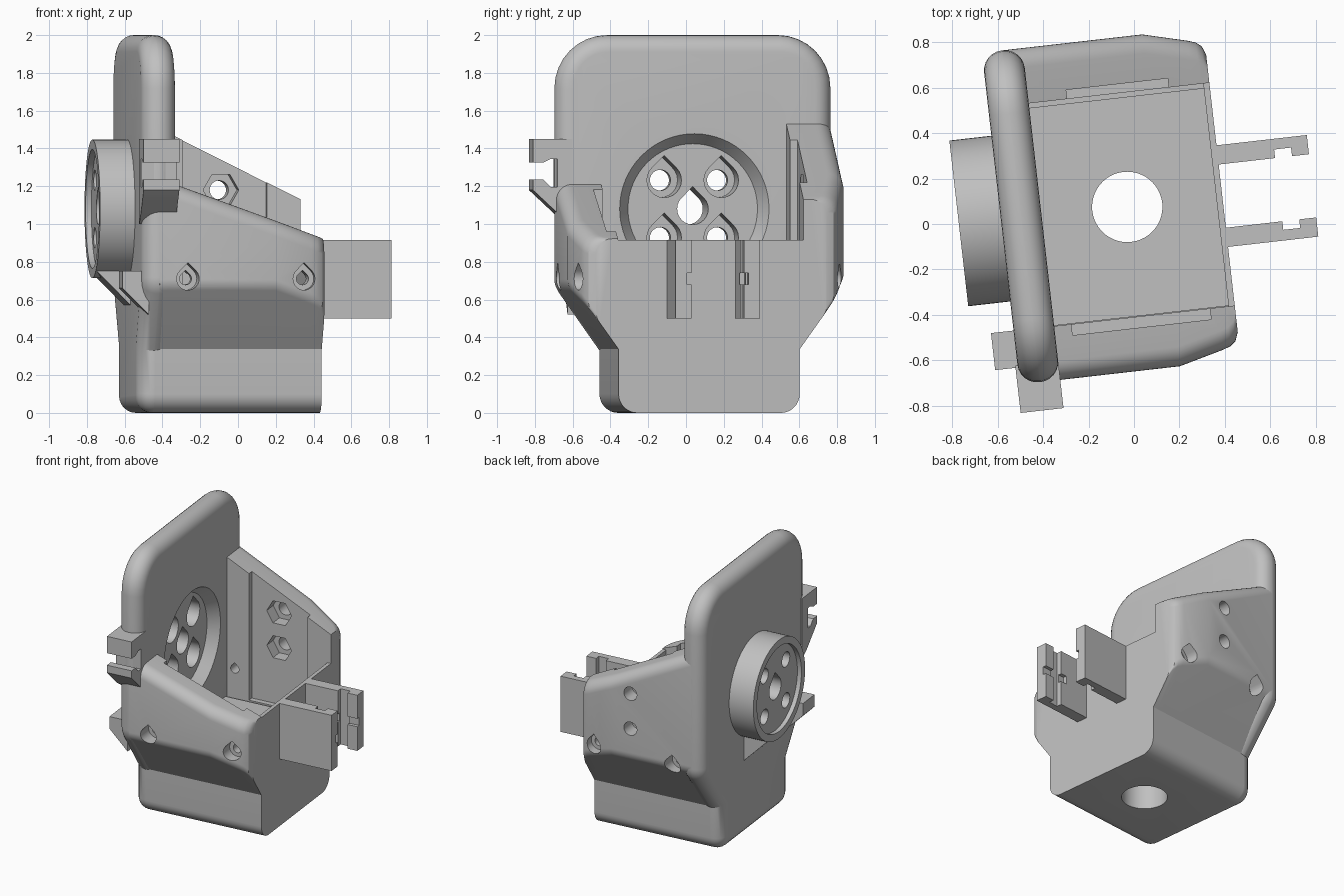
import bpy, bmesh, math
from mathutils import Vector

if "Cube" in bpy.data.objects:
    bpy.data.objects.remove(bpy.data.objects["Cube"])

TURN = math.radians(6.5)   # whole part is turned about z
MID = 0.09                 # symmetry plane in y
HUB_Z = 1.08
SHADE = (0.53, 0.53, 0.53, 1)

grey = bpy.data.materials.new("plain grey")
grey.use_nodes = True
grey.diffuse_color = SHADE
grey.node_tree.nodes["Principled BSDF"].inputs["Base Color"].default_value = SHADE


def fillet(points, seg=8):
    """Round each corner (x, y, radius) of a polygon; radius is optional."""
    out = []
    for i, p in enumerate(points):
        c = Vector(p[:2])
        if len(p) < 3:
            out.append(c)
            continue
        a = (Vector(points[i - 1][:2]) - c).normalized()
        b = (Vector(points[(i + 1) % len(points)][:2]) - c).normalized()
        half = a.angle(b) / 2
        centre = c + (a + b).normalized() * (p[2] / math.sin(half))
        d = p[2] / math.tan(half)
        s, e = c + a * d - centre, c + b * d - centre
        total = s.angle_signed(e)
        for k in range(seg + 1):
            t = -total * k / seg
            out.append(centre + Vector((s.x * math.cos(t) - s.y * math.sin(t),
                                        s.x * math.sin(t) + s.y * math.cos(t))))
    return out


def loft(name, rings, rim=0, triangles=False):
    """Skin equal-sized rings of 3D points and cap both ends."""
    bm = bmesh.new()
    rows = [[bm.verts.new(p) for p in ring] for ring in rings]
    caps = [bm.faces.new(rows[0]), bm.faces.new(rows[-1])]
    for low, high in zip(rows, rows[1:]):
        for i in range(len(low)):
            bm.faces.new((low[i - 1], low[i], high[i], high[i - 1]))
    if triangles:
        bmesh.ops.triangulate(bm, faces=bm.faces)
    bmesh.ops.recalc_face_normals(bm, faces=bm.faces)
    if rim:
        edges = list({e for f in caps for e in f.edges})
        bmesh.ops.bevel(bm, geom=edges, offset=rim, segments=6, profile=0.5,
                        affect='EDGES', clamp_overlap=False)
    mesh = bpy.data.meshes.new(name)
    bm.to_mesh(mesh)
    bm.free()
    mesh.materials.append(grey)
    ob = bpy.data.objects.new(name, mesh)
    bpy.context.scene.collection.objects.link(ob)
    return ob


def prism(name, points, axis, lo, hi, rim=0):
    """Extrude a 2D outline along an axis, optionally rounding both rims."""
    place = {"x": lambda p, t: (t, p[0], p[1]),
             "y": lambda p, t: (p[0], t, p[1]),
             "z": lambda p, t: (p[0], p[1], t)}[axis]
    return loft(name, [[place(p, t) for p in points] for t in (lo, hi)], rim)


def box(name, x, y, z):
    return prism(name, [(x[0], y[0]), (x[1], y[0]), (x[1], y[1]), (x[0], y[1])], "z", *z)


def disc(cx, cy, r, n=48):
    return [(cx + r * math.cos(math.tau * i / n),
             cy + r * math.sin(math.tau * i / n)) for i in range(n)]


def teardrop(cx, cy, r, n=18):
    """Circle with a pointed top."""
    arc = [math.radians(45 - 270 * i / n) for i in range(n + 1)]
    return [(cx + r * math.cos(a), cy + r * math.sin(a)) for a in arc] + [(cx, cy + r * 1.414)]


def span(mesh):
    heights = [v.co.z for v in mesh.vertices]
    return max(heights) - min(heights) if heights else 0


def subtract(ob, cutter):
    """Boolean cut; if one solver loses the part, try the next."""
    for solver in ('EXACT', 'FLOAT'):
        before = ob.data.copy()
        m = ob.modifiers.new("Cut", 'BOOLEAN')
        m.operation, m.object, m.solver = 'DIFFERENCE', cutter, solver
        bpy.context.view_layer.objects.active = ob
        bpy.ops.object.modifier_apply(modifier=m.name)
        if span(ob.data) > span(before) * 0.9:
            return
        ob.data = before


def cut(obs, *cutters):
    for c in cutters:
        for ob in obs:
            subtract(ob, c)
        bpy.data.objects.remove(c)


# Upright panel with fully rounded rim, narrowing to the foot
back_panel = prism("back_panel", fillet([(-0.405, 0, 0.1), (0.56, 0, 0.1), (0.56, 0.33),
                   (0.825, 0.67, 0.15), (0.825, 2, 0.28), (-0.645, 2, 0.28),
                   (-0.645, 0.67, 0.15), (-0.405, 0.33)]), "x", -0.58, -0.40, rim=0.088)

# Foot block, whose top is the cavity floor, and the low end wall
foot = prism("foot", fillet([(-0.405, 0, 0.1), (0.56, 0, 0.1), (0.56, 0.5), (-0.405, 0.5)]),
             "x", -0.49, 0.40)
cut([foot], prism("floor_hole", disc(-0.021, 0.078, 0.155), "z", -0.5, 1))
end_wall = box("end_wall", (0.373, 0.40), (-0.41, 0.585), (0.45, 0.915))


# Side walls: tapered in plan, with sloping tops and rounded outer corners
def side_wall(name, side, root, inner, top, slope):
    rings = []
    for x, w in ((-0.49, 0.735), (0.13, 0.735), (0.325, 0.685), (0.36, 0.673),
                 (0.385, 0.653), (0.40, 0.615)):
        t = top - slope * (x + 0.4)
        section = fillet([(root, 0.33), (w, 0.33 + 1.4 * (w - root), 0.1), (w, t, 0.085),
                          (inner, t), (inner, 0.49), (root, 0.49)])
        rings.append([(x, MID + side * p.x, p.y) for p in section])
    return loft(name, rings, triangles=True)


front_wall = side_wall("front_wall", -1, 0.49, 0.497, 1.21, 0.36)
rear_wall = side_wall("rear_wall", 1, 0.465, 0.49, 1.53, 0.5)
cut([front_wall], box("front_pocket", (-0.324, 0.29), (-0.456, -0.3), (0.501, 2)))
cut([rear_wall], box("rear_pocket", (-0.23, 0.22), (0.5, 0.62), (0.501, 2)))

# Teardrop screw holes in both side walls
for x in (-0.34, 0.283):
    for wall, s in ((front_wall, -1), (rear_wall, 1)):
        for r, a, b in ((0.06, 0.62, 0.9), (0.032, 0.4, 0.7)):
            lo, hi = sorted((MID + s * a, MID + s * b))
            cut([wall], prism("screw", teardrop(x, 0.71, r), "y", lo, hi))
# Hexagonal nut seats with round holes in the rear wall
for z in (0.92, 1.18):
    cut([rear_wall], prism("nut", disc(-0.02, z, 0.095, 6), "y", 0.5, 0.71),
        prism("bolt", disc(-0.02, z, 0.05, 24), "y", 0.6, 0.95))

# Round hub on the back, its wedge support and the small lug
hub = prism("hub", disc(MID, HUB_Z, 0.367, 64), "x", -0.766, -0.53)
hub_support = prism("hub_support", [(-0.76, 0.75), (-0.54, 0.75), (-0.54, 0.53)],
                    "y", MID - 0.16, MID + 0.16)
rear_lug = prism("rear_lug", [(-0.68, 0.75), (-0.68, 0.66), (-0.54, 0.52), (-0.54, 0.75)],
                 "y", -0.57, -0.406)

# Tapered recess inside, shallow recess outside, five through holes
recess = [[(x, *p) for p in disc(MID, HUB_Z, r, 64)] for x, r in ((-0.475, 0.345), (-0.39, 0.405))]
cut([back_panel], loft("recess", recess))
cut([hub], prism("rim", disc(MID, HUB_Z, 0.315, 64), "x", -0.9, -0.735))
cut([hub, back_panel], prism("axle", teardrop(MID, HUB_Z, 0.083), "x", -0.9, -0.3))
for dy in (-0.152, 0.152):
    for dz in (-0.152, 0.152):
        cut([hub, back_panel],
            prism("seat", teardrop(MID + dy, HUB_Z + dz, 0.092), "x", -0.66, -0.3),
            prism("bore", disc(MID + dy, HUB_Z + dz, 0.055, 24), "x", -0.9, -0.6))

# Slotted clip on the front edge of the panel
clip = prism("cable_clip", [(-0.77, 1.45), (-0.56, 1.45), (-0.56, 1.0), (-0.62, 1.04),
             (-0.77, 1.18), (-0.77, 1.235), (-0.715, 1.235), (-0.675, 1.195), (-0.64, 1.195),
             (-0.64, 1.345), (-0.675, 1.345), (-0.715, 1.325), (-0.77, 1.325)], "x", -0.59, -0.40)

# Two guide fins with grooves on their facing sides
fins = []
for name, s in (("front_fin", -1), ("rear_fin", 1)):
    side = lambda a, b: tuple(sorted((0.078 + s * a, 0.078 + s * b)))
    fin = box(name, (0.385, 0.80), side(0.14, 0.225), (0.5, 0.915))
    cut([fin], box("groove", (0.65, 0.725), side(0.1, 0.178), (0.4, 1)),
        box("cross_groove", (0.60, 0.9), side(0.1, 0.165), (0.68, 0.74)))
    fins.append(fin)

# Smooth the rounded areas and turn everything into place
for ob in [back_panel, foot, end_wall, front_wall, rear_wall, hub, hub_support,
           rear_lug, clip] + fins:
    bpy.ops.object.select_all(action='DESELECT')
    ob.select_set(True)
    bpy.context.view_layer.objects.active = ob
    bpy.ops.object.shade_smooth_by_angle(angle=math.radians(28))
    ob.rotation_euler.z = TURN
